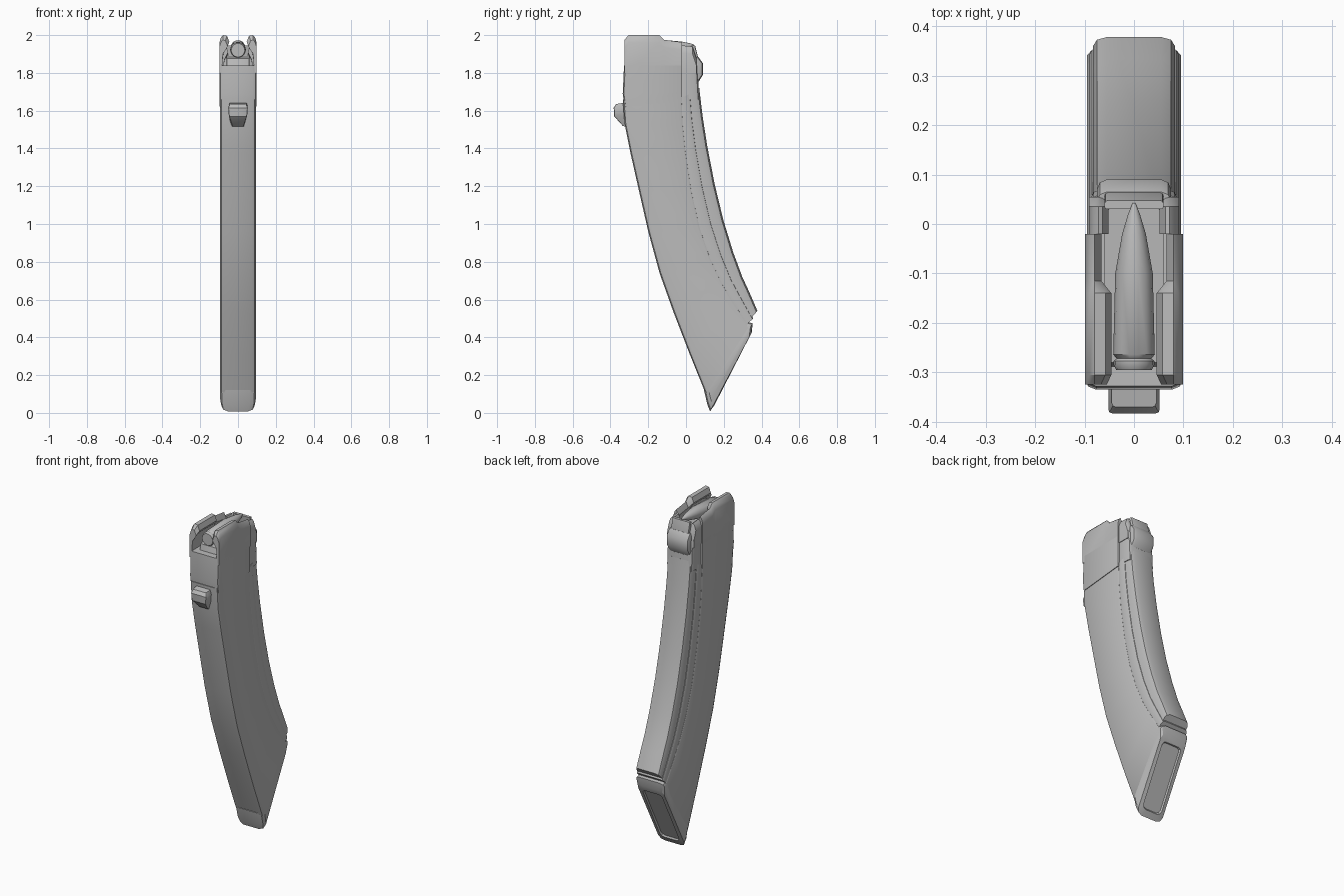
import bpy, bmesh, math
from mathutils import Vector

cube = bpy.data.objects.get("Cube")
if cube:
    bpy.data.objects.remove(cube, do_unlink=True)

grey = bpy.data.materials.new("plain grey")
grey.use_nodes = True
GREY = (0.5, 0.5, 0.5, 1)
grey.diffuse_color = GREY
grey.node_tree.nodes["Principled BSDF"].inputs["Base Color"].default_value = GREY


def loft(name, rings, angle=35):
    """Skin a closed solid through rings of equal point count."""
    bm = bmesh.new()
    loops = [[bm.verts.new(p) for p in ring] for ring in rings]
    n = len(loops[0])
    for a, b in zip(loops, loops[1:]):
        for i in range(n):
            j = (i + 1) % n
            bm.faces.new((a[i], a[j], b[j], b[i]))
    bm.faces.new(loops[0])
    bm.faces.new(loops[-1])
    bmesh.ops.recalc_face_normals(bm, faces=bm.faces)
    mesh = bpy.data.meshes.new(name)
    bm.to_mesh(mesh)
    bm.free()
    mesh.materials.append(grey)
    obj = bpy.data.objects.new(name, mesh)
    bpy.context.collection.objects.link(obj)
    bpy.ops.object.select_all(action="DESELECT")
    obj.select_set(True)
    bpy.context.view_layer.objects.active = obj
    bpy.ops.object.shade_smooth_by_angle(angle=math.radians(angle))
    return obj


def section(front, back, half, cf, cb, steps=2):
    """Rounded rectangle between two (y, z) points, with front and back corner radii."""
    f, b = Vector((0, *front)), Vector((0, *back))
    length = (b - f).length
    d = (b - f) / length
    side = []
    for c, start in ((cf, 0), (cb, 1)):
        for k in range(steps + 1):
            t = math.pi / 2 * k / steps
            if start == 0:
                x, u = half - c + c * math.sin(t), c - c * math.cos(t)
            else:
                x, u = half - c + c * math.cos(t), length - c + c * math.sin(t)
            side.append((x, u))
    full = side + [(-x, u) for x, u in reversed(side)]
    return [f + d * u + Vector((x, 0, 0)) for x, u in full]


def path_loft(name, fronts, backs, half, cf, cb, steps=2):
    return loft(name, [section(f, b, half, cf, cb, steps) for f, b in zip(fronts, backs)])


# Curved main body
fronts = [(-.335, 1.66), (-.325, 1.53), (-.295, 1.38), (-.25, 1.18), (-.2, .96),
          (-.14, .74), (-.065, .53), (.02, .31), (.105, .1)]
seam = [(-.02, 1.66), (-.015, 1.53), (.0, 1.38), (.03, 1.18), (.075, .98),
        (.13, .82), (.19, .69), (.25, .59), (.335, .46)]
path_loft("body", fronts, seam, .095, .022, .012)

# Raised spine running down the back, ending in a small overhang
inner = [(y - .03, z) for y, z in seam[:-1]] + [(.3, .45)]
outer = [(.07, 1.72), (.088, 1.57), (.113, 1.41), (.152, 1.21), (.198, 1.02),
         (.25, .85), (.298, .72), (.335, .64), (.378, .54)]
path_loft("back_spine", inner, outer, .083, .005, .028)
shoulder = [(y + (o[0] - y) * .5, z + (o[1] - z) * .5) for (y, z), o in zip(seam, outer)]
path_loft("spine_shoulder", inner, shoulder, .091, .005, .02)

# Slanted floor plate with a rim and a sunken panel
loft("floor_plate", [section((.095, .12), (.325, .48), .095, .035, .02),
                     section((.113, .045), (.353, .475), .095, .035, .025),
                     section((.127, .008), (.348, .425), .088, .035, .03),
                     section((.15, .04), (.33, .39), .065, .025, .02),
                     section((.145, .05), (.32, .39), .06, .025, .02)], 25)

# Upper block under the mouth
path_loft("upper_block", [(-.325, 1.62), (-.335, 1.69), (-.328, 1.84)],
          [(-.02, 1.65), (-.02, 1.7), (-.02, 1.84)], .099, .022, .006)
path_loft("mouth_back", [(-.05, 1.66), (-.05, 1.84)], [(.07, 1.66), (.06, 1.84)], .088, .005, .02)

# Locking lug below the front panel
loft("front_lug", [section((-.335, 1.52), (-.28, 1.5), .03, .005, .005),
                   section((-.38, 1.57), (-.28, 1.57), .048, .008, .005),
                   section((-.383, 1.615), (-.28, 1.615), .052, .008, .005),
                   section((-.37, 1.635), (-.28, 1.65), .045, .008, .005)], 30)


# Side walls with feed lips curling over the round
def wall_ring(y, top, lip, s):
    outline = [(.086, 1.8), (.099, 1.8), (.099, top - .04), (.09, top - .012), (.08, top),
               (lip + .012, top - .004), (lip, top - .035), (lip + .008, top - .05), (.08, top - .075)]
    return [(s * x, y, z) for x, z in outline]


stations = [(-.325, 1.975, .055), (-.305, 2.0, .046), (-.14, 2.0, .046), (-.115, 1.975, .066),
            (-.02, 1.962, .066)]
rear = [(-.02, 1.945, .06), (.035, 1.94, .06), (.055, 1.88, .06)]
for s, tag in ((1, "left"), (-1, "right")):
    loft(f"{tag}_feed_lip", [wall_ring(*st, s) for st in stations])
    loft(f"{tag}_rear_wall", [[(s * (abs(x) - .008), y, z) for x, y, z in wall_ring(*st, s)]
                              for st in rear])

# Closing wall and rounded catch behind the mouth
path_loft("rear_wall", [(.04, 1.7), (.04, 1.88), (.03, 1.945)],
          [(.06, 1.7), (.065, 1.88), (.048, 1.945)], .06, .005, .008)
path_loft("rear_catch", [(.02, 1.75), (.02, 1.79), (.02, 1.85), (.02, 1.88)],
          [(.065, 1.75), (.09, 1.79), (.09, 1.85), (.065, 1.885)], .075, .005, .02)

# Follower beneath the round
path_loft("follower", [(-.29, 1.83), (-.28, 1.875)], [(.04, 1.83), (.03, 1.89)], .06, .01, .01)


# Top round: rim, case, neck and pointed tip
def circle(y, r, z=1.915, n=14):
    return [(r * math.cos(2 * math.pi * k / n), y, z + r * math.sin(2 * math.pi * k / n))
            for k in range(n)]


case = [(-.295, .036), (-.285, .041), (-.277, .041), (-.272, .035), (-.264, .042), (-.1, .038),
        (-.06, .031), (-.02, .024), (.02, .012), (.042, .003)]
loft("top_round", [circle(y, r, 1.92 + (y + .295) * .08) for y, r in case], 40)
